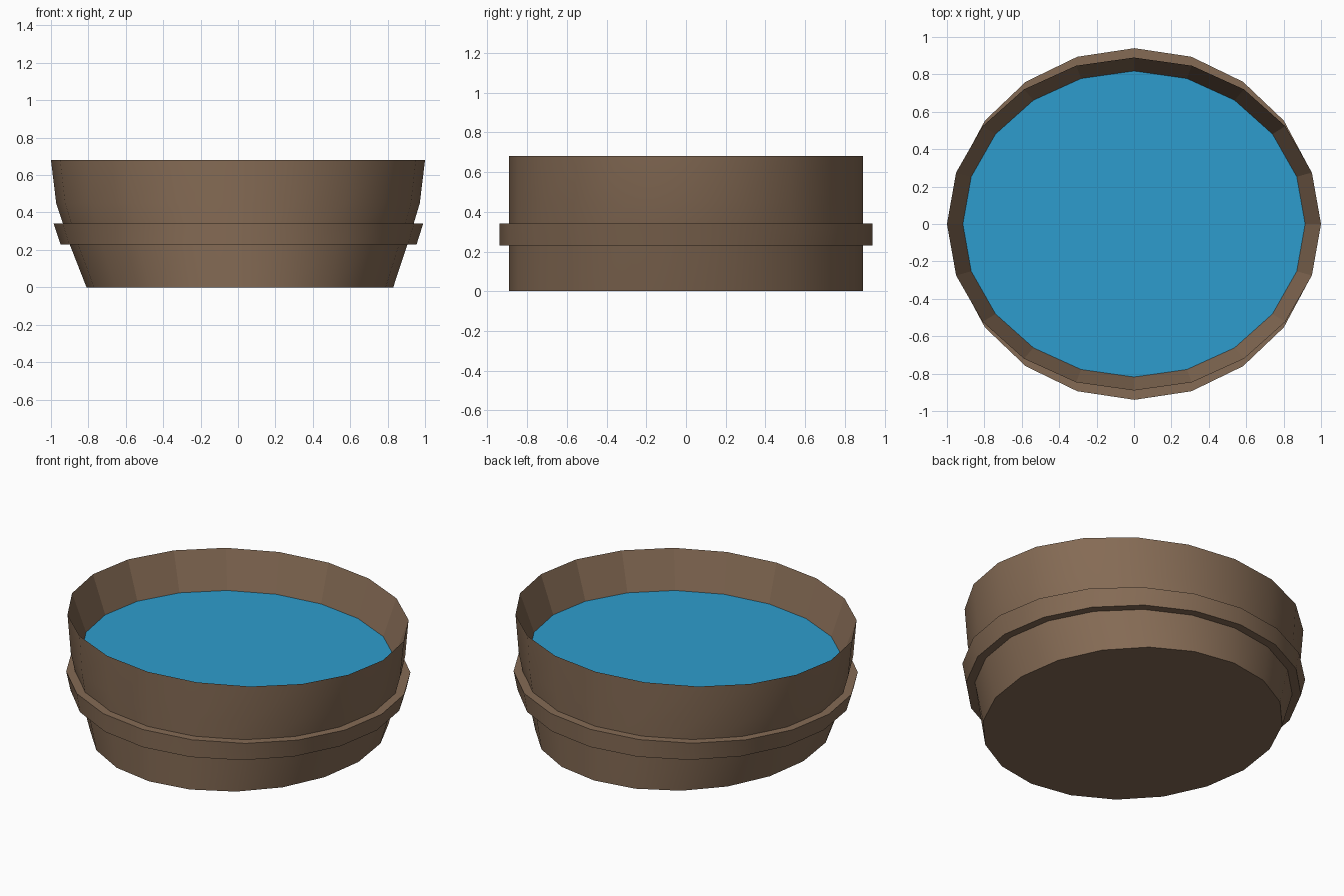
import bpy, bmesh, math

if "Cube" in bpy.data.objects:
    bpy.data.objects.remove(bpy.data.objects["Cube"])

SIDES = 20


def material(name, rgb):
    m = bpy.data.materials.new(name)
    m.diffuse_color = (*rgb, 1)
    m.use_nodes = True
    m.node_tree.nodes["Principled BSDF"].inputs["Base Color"].default_value = m.diffuse_color
    return m


wood = material("brown wood", (0.235, 0.147, 0.090))
blue = material("water blue", (0.027, 0.335, 0.610))


def loft(name, rings, mat, cap_start=False, closed=False, smooth=True):
    """Skin a stack of oval rings given as (x radius, y radius, z, x shift)."""
    bm = bmesh.new()
    loops = []
    for rx, ry, z, dx in rings:
        loops.append([bm.verts.new((dx + rx * math.cos(i * math.tau / SIDES),
                                    ry * math.sin(i * math.tau / SIDES), z))
                      for i in range(SIDES)])
    pairs = list(zip(loops, loops[1:]))
    if closed:
        pairs.append((loops[-1], loops[0]))
    for a, b in pairs:
        for i in range(SIDES):
            j = (i + 1) % SIDES
            bm.faces.new((a[i], a[j], b[j], b[i]))
    if cap_start:
        bm.faces.new(loops[0][::-1])
    me = bpy.data.meshes.new(name)
    bm.to_mesh(me)
    bm.free()
    me.materials.append(mat)
    ob = bpy.data.objects.new(name, me)
    bpy.context.collection.objects.link(ob)
    if smooth:
        bpy.ops.object.select_all(action='DESELECT')
        ob.select_set(True)
        bpy.context.view_layer.objects.active = ob
        bpy.ops.object.shade_smooth_by_angle(angle=math.radians(35))
    return ob


# Tub wall: tapers along x only, flat bottom
loft("tub_wall", [(0.82, 0.89, 0, 0.01), (0.903, 0.89, 0.23, 0.003),
                  (0.972, 0.89, 0.45, 0), (1.0, 0.89, 0.68, 0)],
     wood, cap_start=True)

# Inner wall: slopes from the thin rim down to the water
loft("inner_wall", [(1.0, 0.89, 0.68, 0), (0.915, 0.818, 0.45, 0)],
     wood, smooth=False)

# Hoop band around the tub
loft("hoop_band", [(0.90, 0.885, 0.23, 0.003), (0.952, 0.94, 0.23, 0.003),
                   (0.988, 0.94, 0.34, 0.002), (0.93, 0.885, 0.34, 0.002)],
     wood, closed=True)

# Water surface, facing up
water = loft("water", [(0.915, 0.818, 0.45, 0)], blue, cap_start=True, smooth=False)
water.data.flip_normals()
